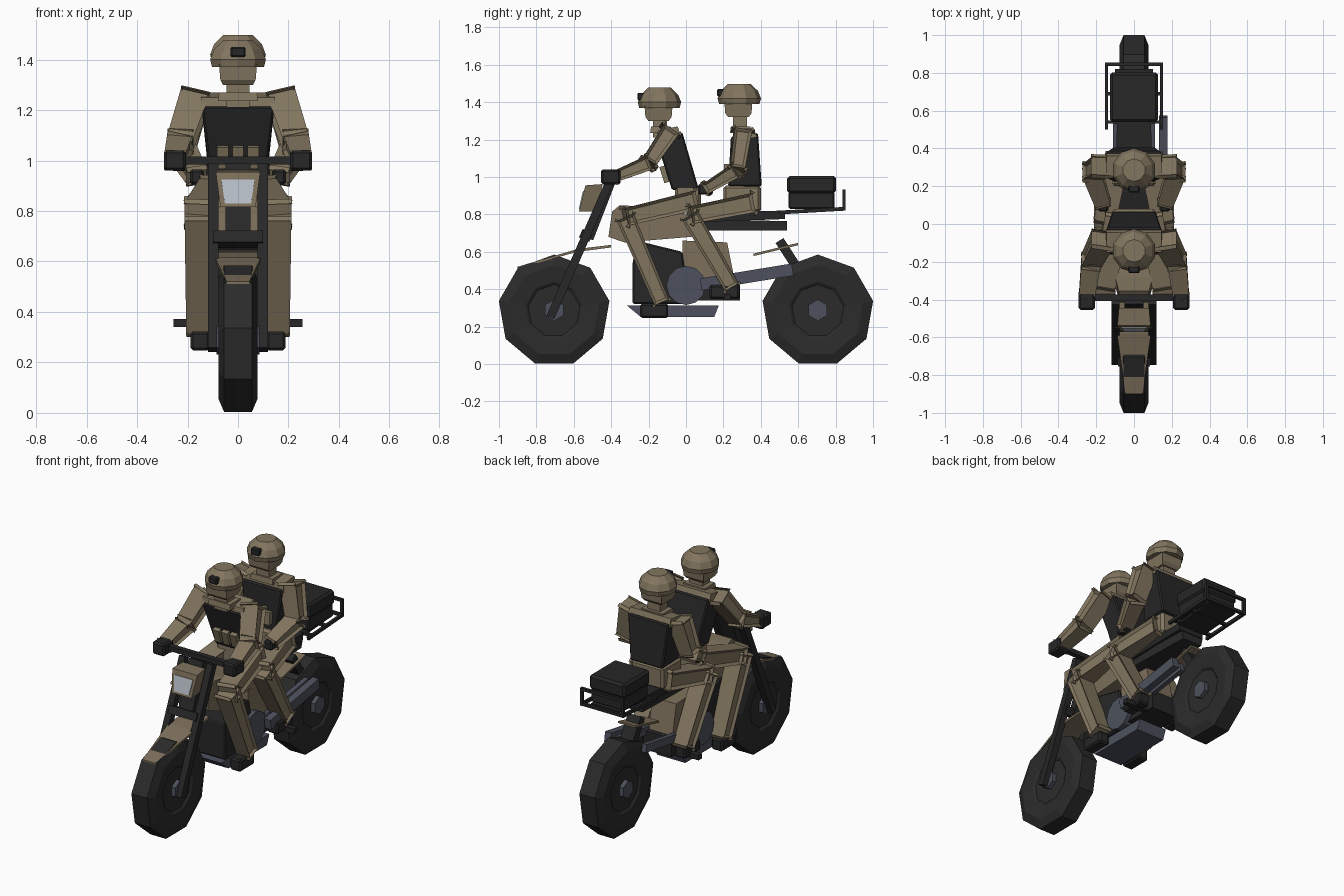
import bpy, bmesh, math
from mathutils import Vector, Matrix


def mat(name, r, g, b):
    m = bpy.data.materials.new(name)
    m.diffuse_color = (r, g, b, 1)
    return m


UNIFORM = mat("khaki uniform", 0.225, 0.18, 0.115)
PAINT = mat("tan paint", 0.205, 0.162, 0.105)
RUBBER = mat("dark rubber", 0.024, 0.024, 0.024)
BLACK = mat("black gear", 0.02, 0.02, 0.021)
STEEL = mat("steel grey", 0.075, 0.083, 0.11)
LENS = mat("headlight lens", 0.47, 0.51, 0.56)


def finish(name, bm, m, bevel=0.0):
    if bevel:
        bmesh.ops.bevel(bm, geom=bm.edges[:], offset=bevel, segments=1, affect='EDGES')
    bmesh.ops.recalc_face_normals(bm, faces=bm.faces)
    me = bpy.data.meshes.new(name)
    bm.to_mesh(me)
    bm.free()
    me.materials.append(m)
    ob = bpy.data.objects.new(name, me)
    bpy.context.collection.objects.link(ob)
    return ob


def box(name, x, y, z, m, bevel=0.0):
    """Box from (min, max) pairs."""
    bm = bmesh.new()
    bmesh.ops.create_cube(bm, size=1)
    for v in bm.verts:
        v.co = [a[0] + (c + 0.5) * (a[1] - a[0]) for a, c in zip((x, y, z), v.co)]
    return finish(name, bm, m, bevel)


def slab(name, pts, m, bevel=0.0):
    """Side profile of (y, z, half width) points spanned across x."""
    bm = bmesh.new()
    a = [bm.verts.new((-w, y, z)) for y, z, w in pts]
    b = [bm.verts.new((w, y, z)) for y, z, w in pts]
    bm.faces.new(a)
    bm.faces.new(b)
    n = len(pts)
    for i in range(n):
        j = (i + 1) % n
        bm.faces.new((a[i], a[j], b[j], b[i]))
    return finish(name, bm, m, bevel)


def beam(name, p, q, w, d, m, taper=1.0, bevel=0.0):
    """Square bar from p to q, w across and d deep."""
    p, q = Vector(p), Vector(q)
    zax = (q - p).normalized()
    ref = Vector((1, 0, 0)) if abs(zax.x) < 0.9 else Vector((0, 1, 0))
    xax = (ref - zax * ref.dot(zax)).normalized()
    rot = Matrix((xax, zax.cross(xax), zax)).transposed()
    bm = bmesh.new()
    bmesh.ops.create_cube(bm, size=1)
    for v in bm.verts:
        k = taper if v.co.z > 0 else 1.0
        v.co = rot @ Vector((v.co.x * w * k, v.co.y * d * k, v.co.z * (q - p).length)) + (p + q) / 2
    return finish(name, bm, m, bevel)


def lathe(name, rings, n, centre, axis, m):
    """Rings of (offset along axis, radius), capped at both ends."""
    bm = bmesh.new()
    loops = []
    for h, r in rings:
        loop = []
        for i in range(n):
            a = math.pi / 2 + 2 * math.pi * i / n
            c, s = r * math.cos(a), r * math.sin(a)
            loop.append(bm.verts.new(Vector((h, c, s) if axis == 'X' else (c, s, h)) + Vector(centre)))
        loops.append(loop)
    for a, b in zip(loops, loops[1:]):
        for i in range(n):
            bm.faces.new((a[i], a[(i + 1) % n], b[(i + 1) % n], b[i]))
    bm.faces.new(loops[0])
    bm.faces.new(loops[-1])
    return finish(name, bm, m)


# Wheels
half = [(-0.058, 0.14), (-0.068, 0.155), (-0.077, 0.245), (-0.055, 0.3)]
for label, y in (("front", -0.705), ("rear", 0.705)):
    lathe(label + "_tyre", half + [(-x, r) for x, r in reversed(half)], 9, (0, y, 0.285), 'X', RUBBER)
    lathe(label + "_hub", [(-0.085, 0.057), (0.085, 0.057)], 6, (0, y, 0.288), 'X', STEEL)

# Fork, clamps, handlebar
for s in (-1, 1):
    beam("fork_leg", (s * 0.098, -0.725, 0.25), (s * 0.098, -0.405, 0.98), 0.042, 0.045, BLACK)
    beam("peg", (s * 0.1, 0.22, 0.357), (s * 0.255, 0.22, 0.357), 0.035, 0.032, BLACK)
beam("lower_clamp", (0, -0.545, 0.665), (0, -0.525, 0.71), 0.2, 0.06, BLACK)
beam("steering_column", (0, -0.52, 0.67), (0, -0.40, 0.98), 0.1, 0.05, BLACK)
beam("handlebar", (-0.27, -0.39, 1.0), (0.27, -0.39, 1.0), 0.035, 0.03, BLACK)

# Headlight with lens plate
slab("headlight", [(-0.572, 0.815, 0.07), (-0.538, 0.955, 0.088),
                   (-0.445, 0.962, 0.08), (-0.475, 0.815, 0.062)], PAINT)
slab("headlight_lens", [(-0.573, 0.83, 0.052), (-0.551, 0.925, 0.066),
                        (-0.545, 0.924, 0.066), (-0.566, 0.829, 0.052)], LENS)

# Mudguards and rear strut
slab("front_mudguard", [(-0.9, 0.52, 0.045), (-0.58, 0.615, 0.09), (-0.4, 0.637, 0.075),
                        (-0.4, 0.623, 0.075), (-0.58, 0.60, 0.09), (-0.9, 0.51, 0.045)], PAINT)
slab("rear_mudguard", [(0.36, 0.59, 0.06), (0.6, 0.648, 0.06), (0.6, 0.635, 0.06), (0.36, 0.577, 0.06)], PAINT)
beam("rear_strut", (0, 0.5, 0.66), (0, 0.59, 0.52), 0.09, 0.05, BLACK)

# Tank and side panels
slab("tank", [(-0.415, 0.68, 0.075), (-0.395, 0.815, 0.08), (-0.355, 0.848, 0.08), (-0.28, 0.845, 0.1),
              (0.03, 0.80, 0.1), (0.03, 0.68, 0.1), (-0.33, 0.65, 0.1)], PAINT)
slab("side_panels", [(-0.02, 0.66, 0.085), (0.22, 0.65, 0.085), (0.26, 0.45, 0.085), (-0.02, 0.45, 0.085)], PAINT)

# Engine, casing disc, skid plate
slab("engine_block", [(-0.285, 0.32, 0.11), (-0.285, 0.55, 0.11), (-0.245, 0.655, 0.09),
                      (-0.02, 0.6, 0.1), (0.02, 0.32, 0.11)], BLACK, 0.008)
lathe("engine_disc", [(-0.125, 0.105), (0.125, 0.105)], 12, (0, 0, 0.42), 'X', STEEL)
box("gearbox", (-0.1, 0.1), (0, 0.29), (0.34, 0.46), BLACK)
slab("skid_plate", [(-0.315, 0.312, 0.1), (0.175, 0.312, 0.1), (0.15, 0.25, 0.1), (-0.24, 0.25, 0.1)], STEEL)

# Exhaust and rear arms
beam("exhaust", (0.155, 0.08, 0.425), (0.155, 0.57, 0.505), 0.045, 0.065, STEEL)
for s in (-1, 1):
    beam("rear_arm", (s * 0.095, 0.05, 0.42), (s * 0.095, 0.56, 0.5), 0.03, 0.05, STEEL)

# Seat, rack and luggage box
slab("seat", [(-0.02, 0.775, 0.1), (0.17, 0.815, 0.1), (0.53, 0.82, 0.09), (0.53, 0.775, 0.09),
              (0.1, 0.76, 0.1)], BLACK)
slab("seat_frame", [(0.0, 0.77, 0.085), (0.54, 0.765, 0.08), (0.54, 0.715, 0.07), (0.0, 0.715, 0.085)], RUBBER)
for s in (-1, 1):
    beam("rack_rail", (s * 0.145, 0.5, 0.81), (s * 0.145, 0.85, 0.83), 0.016, 0.02, BLACK)
    beam("rack_post", (s * 0.145, 0.845, 0.82), (s * 0.145, 0.845, 0.93), 0.018, 0.018, BLACK)
for y, z in ((0.54, 0.815), (0.69, 0.82), (0.845, 0.83), (0.845, 0.925)):
    beam("rack_crossbar", (-0.152, y, z), (0.152, y, z), 0.018, 0.018, BLACK)
slab("rack_plate", [(0.53, 0.82, 0.1), (0.82, 0.835, 0.1), (0.82, 0.825, 0.1), (0.53, 0.805, 0.1)], BLACK)
box("luggage_box", (-0.118, 0.118), (0.548, 0.795), (0.83, 0.92), BLACK, 0.008)
box("luggage_lid", (-0.127, 0.127), (0.54, 0.803), (0.912, 1.005), BLACK, 0.014)


def rider(tag, head_y, head_z, vest, hip, arm, leg, hand, boot):
    # Helmet, mount, head and neck
    lathe(tag + "_helmet", [(0, 0.108), (0.03, 0.116), (0.07, 0.1), (0.108, 0.06)], 10,
          (0, head_y, head_z), 'Z', UNIFORM)
    box(tag + "_helmet_mount", (-0.03, 0.03), (head_y - 0.118, head_y - 0.08),
        (head_z + 0.04, head_z + 0.08), BLACK, 0.006)
    slab(tag + "_head", [(head_y - 0.08, head_z + 0.01, 0.075), (head_y + 0.07, head_z + 0.01, 0.075),
                         (head_y + 0.065, head_z - 0.05, 0.07), (head_y + 0.05, head_z - 0.07, 0.06),
                         (head_y - 0.06, head_z - 0.07, 0.06), (head_y - 0.075, head_z - 0.05, 0.07)], UNIFORM)
    box(tag + "_neck", (-0.045, 0.045), (head_y - 0.035, head_y + 0.04), (head_z - 0.16, head_z - 0.05), UNIFORM)
    # Vest (front top, back top, back bottom, front bottom), shoulders, hips
    (fy, fz), (by, bz), (cy, cz), (dy, dz) = vest
    slab(tag + "_vest", [(fy, fz, 0.145), (by, bz, 0.145), (cy, cz, 0.115), (dy, dz, 0.11)], BLACK, 0.008)
    slab(tag + "_shoulders", [(fy + 0.008, fz - 0.02, 0.148), (fy + 0.015, fz + 0.035, 0.146),
                              (by - 0.025, bz + 0.03, 0.146), (by - 0.006, bz - 0.02, 0.148)], UNIFORM)
    slab(tag + "_collar", [(head_y - 0.05, fz + 0.02, 0.08), (head_y - 0.045, fz + 0.055, 0.075),
                           (head_y + 0.06, fz + 0.055, 0.075), (head_y + 0.065, fz + 0.02, 0.08)], UNIFORM)
    box(tag + "_hips", (-0.115, 0.115), (hip[0], hip[1]), (0.81, 0.955), UNIFORM, 0.015)
    # Pouches on the lower front of the vest
    t0, t1 = 0.15, 0.45
    p = [(dy + (fy - dy) * t, dz + (fz - dz) * t) for t in (t0, t1)]
    for x in (-0.06, 0, 0.06):
        beam(tag + "_pouch", (x, p[0][0] - 0.008, p[0][1]), (x, p[1][0] - 0.008, p[1][1]), 0.045, 0.04, UNIFORM)
    # Limbs
    for s in (-1, 1):
        sh, el, wr = [(s * x, y, z) for x, y, z in arm]
        hp, kn, an = [(s * x, y, z) for x, y, z in leg]
        beam(tag + "_upper_arm", sh, el, 0.085, 0.095, UNIFORM, 0.85, 0.016)
        beam(tag + "_forearm", el, wr, 0.075, 0.08, UNIFORM, 0.75, 0.014)
        beam(tag + "_thigh", hp, kn, 0.095, 0.105, UNIFORM, 0.9, 0.016)
        beam(tag + "_shin", kn, an, 0.085, 0.098, UNIFORM, 0.85, 0.014)
        for part, (c, d) in (("_glove", hand), ("_boot", boot)):
            box(tag + part, (s * c[0] - d[0], s * c[0] + d[0]), (c[1] - d[1], c[1] + d[1]),
                (c[2] - d[2], c[2] + d[2]), BLACK, 0.01)


rider("driver", -0.142, 1.37, [(-0.165, 1.215), (-0.02, 1.24), (0.07, 0.93), (-0.075, 0.93)], (-0.06, 0.08),
      [(0.17, -0.085, 1.245), (0.228, -0.2, 1.075), (0.25, -0.385, 1.0)],
      [(0.09, 0.05, 0.875), (0.155, -0.325, 0.785), (0.155, -0.13, 0.33)],
      ((0.25, -0.402, 1.0), (0.043, 0.052, 0.04)), ((0.15, -0.17, 0.285), (0.038, 0.075, 0.038)))
rider("passenger", 0.285, 1.39, [(0.24, 1.215), (0.385, 1.235), (0.405, 0.95), (0.225, 0.95)], (0.2, 0.4),
      [(0.17, 0.305, 1.245), (0.222, 0.275, 1.04), (0.165, 0.11, 0.94)],
      [(0.09, 0.35, 0.86), (0.155, 0.02, 0.795), (0.155, 0.245, 0.41)],
      ((0.163, 0.105, 0.935), (0.028, 0.04, 0.03)), ((0.155, 0.205, 0.385), (0.038, 0.08, 0.038)))
